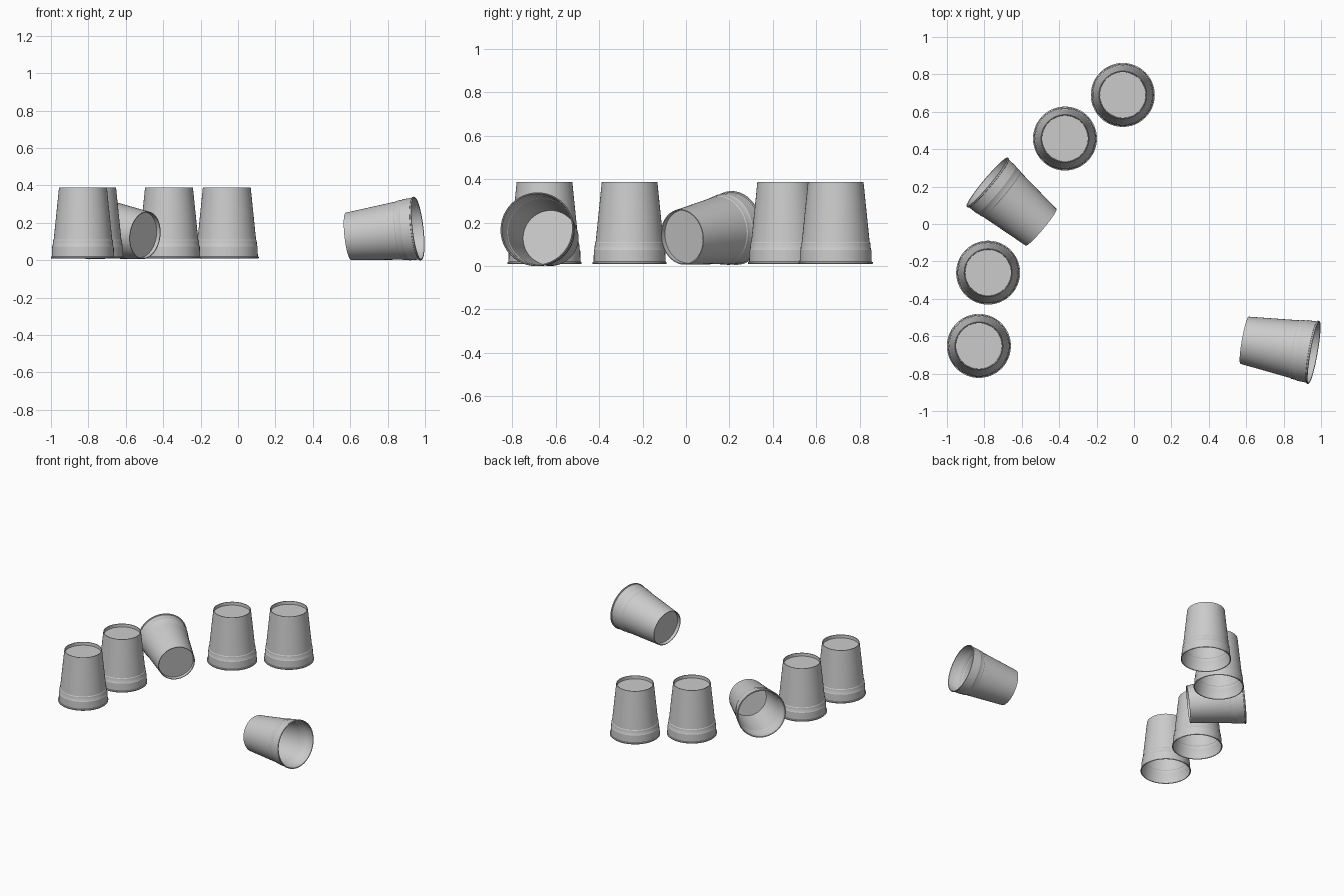
import bpy, bmesh, math

if "Cube" in bpy.data.objects:
    bpy.data.objects.remove(bpy.data.objects["Cube"])

SIDES = 48
R, H, R_BASE = 0.166, 0.38, 0.128          # mouth radius, height, closed-end radius
LIP = 0.005
TILT = math.atan((R + LIP - R_BASE) / H)   # slope of a cup resting on its side

# Half section, mouth at z = 0, closed end at z = H
OUTER = [(0, 0.357), (0.1225, 0.357), (0.1235, H), (R_BASE, H),
         (0.1565, 0.102), (0.1595, 0.098), (0.1620, 0.069), (0.1645, 0.065),
         (R, 0.012)]
ROLL = [(R + LIP, 0.010), (R + LIP, 0.003), (R + 0.002, 0.0), (R - 0.002, 0.002)]
INNER = [(0.1612, 0.063), (0.1588, 0.067), (0.1563, 0.096), (0.1533, 0.100),
         (0.1265, 0.353), (0, 0.353)]


def lathe(name, profile):
    """Revolve a half section around z into a mesh."""
    bm = bmesh.new()
    rings = []
    for r, z in profile:
        if r == 0:
            rings.append([bm.verts.new((0, 0, z))])
        else:
            rings.append([bm.verts.new((r * math.cos(2 * math.pi * i / SIDES),
                                        r * math.sin(2 * math.pi * i / SIDES), z))
                          for i in range(SIDES)])
    for a, b in zip(rings, rings[1:]):
        for i in range(SIDES):
            j = (i + 1) % SIDES
            if len(a) == 1:
                bm.faces.new((a[0], b[i], b[j]))
            elif len(b) == 1:
                bm.faces.new((a[i], b[0], a[j]))
            else:
                bm.faces.new((a[i], b[i], b[j], a[j]))
    bmesh.ops.recalc_face_normals(bm, faces=bm.faces)
    mesh = bpy.data.meshes.new(name)
    bm.to_mesh(mesh)
    bm.free()
    mesh.shade_smooth()
    mesh.set_sharp_from_angle(angle=math.radians(30))
    return mesh


cup_mesh = lathe("cup", OUTER + ROLL + INNER)


def place(name, location, rotation=(0, 0, 0)):
    obj = bpy.data.objects.new(name, cup_mesh)
    obj.location, obj.rotation_euler = location, rotation
    bpy.context.collection.objects.link(obj)


# Upturned cups standing on their mouths
for n, (x, y) in enumerate([(-0.06, 0.69), (-0.369, 0.457), (-0.78, -0.26), (-0.829, -0.652)]):
    place(f"standing_cup_{n + 1}", (x, y, 0.008))

# Cups lying on their sides: mouth centre, heading of the closed end, lift
for n, (x, y, heading, lift) in enumerate([(-0.786, 0.225, -40, 0.006), (0.963, -0.687, 170, 0.0)]):
    place(f"lying_cup_{n + 1}", (x, y, (R + LIP) * math.cos(TILT) + lift),
          (0, math.pi / 2 + TILT, math.radians(heading)))
